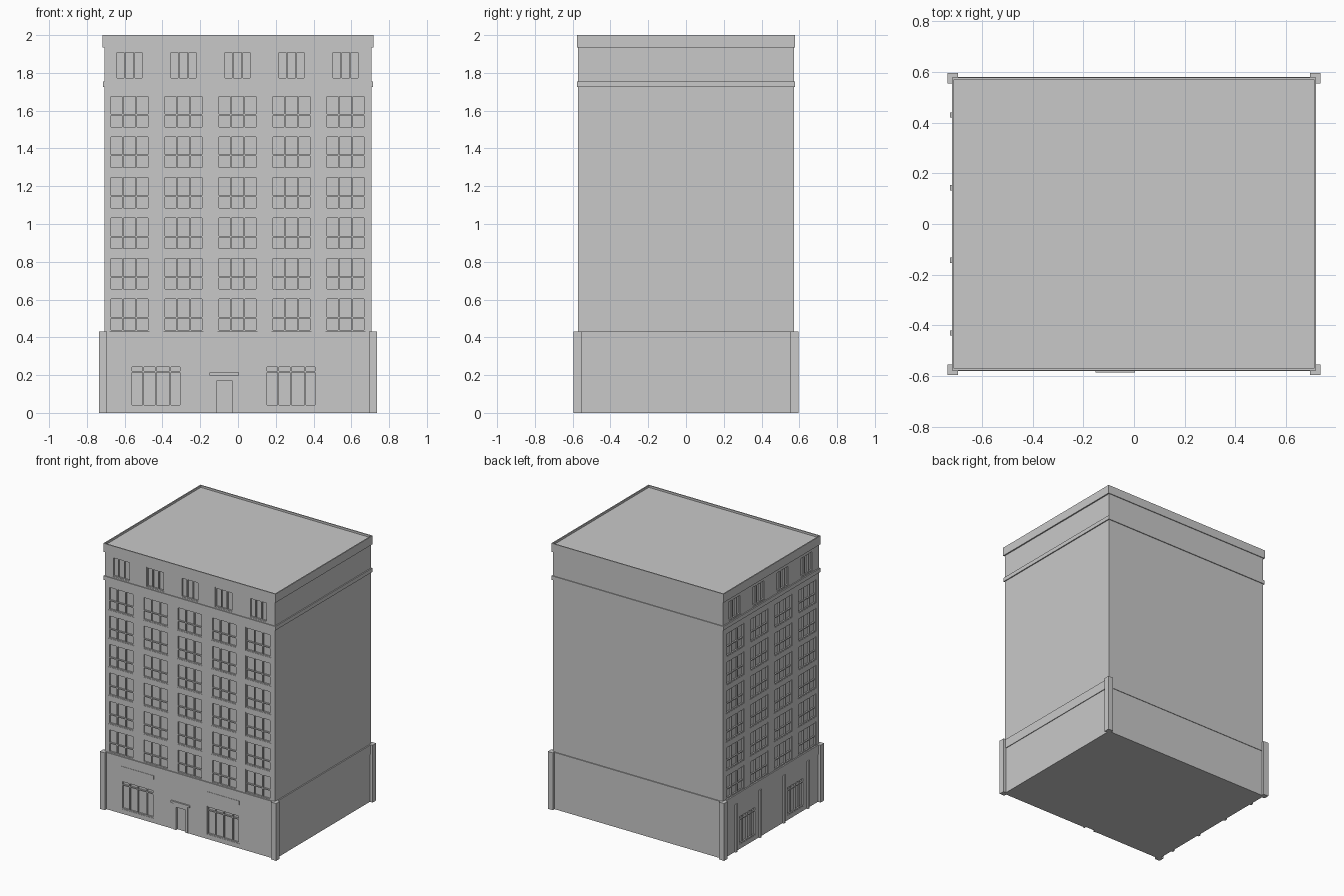
import bpy, bmesh
from mathutils import Vector

if "Cube" in bpy.data.objects:
    bpy.data.objects.remove(bpy.data.objects["Cube"])

stone = bpy.data.materials.new("grey_stone")
stone.diffuse_color = (0.584, 0.584, 0.584, 1)
stone.use_nodes = True
stone.node_tree.nodes["Principled BSDF"].inputs["Base Color"].default_value = stone.diffuse_color

HX, HY = 0.708, 0.572      # half sizes of the tower walls
BX, BY = 0.712, 0.575      # half sizes of the ground floor walls
BAY = 0.286                # window spacing
DEPTH = 0.012              # window recess


def add_box(bm, a, b):
    a, b = Vector(a), Vector(b)
    g = bmesh.ops.create_cube(bm, size=1)
    for v in g["verts"]:
        v.co = Vector([(a[i] + b[i]) / 2 + v.co[i] * (b[i] - a[i]) for i in range(3)])


def finish(name, bm):
    bmesh.ops.recalc_face_normals(bm, faces=bm.faces)
    me = bpy.data.meshes.new(name)
    bm.to_mesh(me)
    bm.free()
    me.materials.append(stone)
    ob = bpy.data.objects.new(name, me)
    bpy.context.collection.objects.link(ob)
    return ob


def block(name, hx, hy, z0, z1):
    bm = bmesh.new()
    add_box(bm, (-hx, -hy, z0), (hx, hy, z1))
    return finish(name, bm)


def wall_box(bm, side, wall, u0, u1, z0, z1, d0, d1):
    # box on the front or left wall; d is the distance outward from the wall
    if side == "front":
        add_box(bm, (u0, -wall - d1, z0), (u1, -wall - d0, z1))
    else:
        add_box(bm, (-wall - d1, u0, z0), (-wall - d0, u1, z1))


def window(cut, bars, side, wall, u0, u1, z0, z1, mullions, rails, t=0.008):
    # recessed opening with a frame, upright mullions and cross rails
    wall_box(cut, side, wall, u0, u1, z0, z1, -DEPTH, 0.02)

    def bar(a, b, c, d):
        wall_box(bars, side, wall, a, b, c, d, -DEPTH - 0.002, -0.002)
    bar(u0, u0 + t, z0, z1)
    bar(u1 - t, u1, z0, z1)
    bar(u0, u1, z0, z0 + t)
    bar(u0, u1, z1 - t, z1)
    for m in mullions:
        c = u0 + (u1 - u0) * m
        bar(c - t / 2, c + t / 2, z0, z1)
    for r in rails:
        bar(u0, u1, r - t / 2, r + t / 2)


def carve(target, cut_bm, name):
    cutter = finish(name, cut_bm)
    mod = target.modifiers.new("openings", "BOOLEAN")
    mod.operation = "DIFFERENCE"
    mod.solver = "EXACT"
    mod.object = cutter
    cutter.hide_render = True
    cutter.hide_viewport = True


# Tower walls with six floors of windows and an attic row
tower = block("tower_walls", HX, HY, 0.40, 1.95)
cut, bars = bmesh.new(), bmesh.new()
bays = [("front", HY, (i - 2) * BAY - 0.002) for i in range(5)]
bays += [("left", HX, (i - 1.5) * BAY) for i in range(4)]
for side, wall, c in bays:
    for row in range(6):
        z = 0.432 + row * 0.2147
        window(cut, bars, side, wall, c - 0.106, c + 0.106, z, z + 0.178,
               (1 / 3, 2 / 3), (z + 0.072,))
    window(cut, bars, side, wall, c - 0.074, c + 0.074, 1.765, 1.915, (1 / 3, 2 / 3), ())
carve(tower, cut, "tower_window_cutter")
finish("tower_window_frames", bars)

# Ground floor walls with shop windows and the entrance
base = block("ground_floor_walls", BX, BY, 0, 0.40)
cut, bars = bmesh.new(), bmesh.new()
for u0 in (-0.57, 0.145):
    window(cut, bars, "front", BY, u0, u0 + 0.27, 0.035, 0.25,
           (0.25, 0.5, 0.78), (0.218,))
for c in (-BAY, BAY):
    window(cut, bars, "left", BX, c - 0.1, c + 0.1, 0.035, 0.25,
           (0.25, 0.5, 0.75), (0.218,))
wall_box(cut, "front", BY, -0.112, -0.032, -0.01, 0.172, -DEPTH, 0.02)
carve(base, cut, "ground_floor_cutter")
finish("shop_window_frames", bars)

# Entrance surround with a projecting hood
bm = bmesh.new()
for u0, u1, z0, z1, d in ((-0.13, -0.112, 0, 0.19, 0.005), (-0.032, -0.016, 0, 0.19, 0.005),
                          (-0.13, -0.016, 0.172, 0.195, 0.005), (-0.152, 0.004, 0.198, 0.214, 0.011)):
    wall_box(bm, "front", BY, u0, u1, z0, z1, -0.005, d)
finish("entrance_surround", bm)

# Narrow ledges above the shop windows
bm = bmesh.new()
for u0 in (-0.57, 0.145):
    wall_box(bm, "front", BY, u0, u0 + 0.27, 0.33, 0.358, -0.004, 0.003)
finish("shop_ledges", bm)

# Slim uprights on the left ground floor
bm = bmesh.new()
for i in range(4):
    c = (i - 1.5) * BAY
    wall_box(bm, "left", BX, c - 0.01, c + 0.01, 0, 0.36, -0.004, 0.013)
finish("left_uprights", bm)

# Horizontal bands
block("base_band", 0.717, 0.579, 0.36, 0.43)
block("frieze_band", 0.716, 0.578, 1.725, 1.755)

# Parapet with a sunken roof
bm = bmesh.new()
add_box(bm, (-0.718, -0.578, 1.935), (0.718, 0.578, 2.0))
top = max(bm.faces, key=lambda f: f.calc_center_median().z)
bmesh.ops.inset_region(bm, faces=[top], thickness=0.012)
sunk = bmesh.ops.extrude_discrete_faces(bm, faces=[top])["faces"][0]
for v in sunk.verts:
    v.co.z -= 0.015
finish("parapet_roof", bm)

# Corner piers
bm = bmesh.new()
for sx in (-1, 1):
    for sy in (-1, 1):
        add_box(bm, (sx * 0.714 - 0.021, sy * 0.575 - 0.021, 0),
                (sx * 0.714 + 0.021, sy * 0.575 + 0.021, 0.432))
finish("corner_piers", bm)
